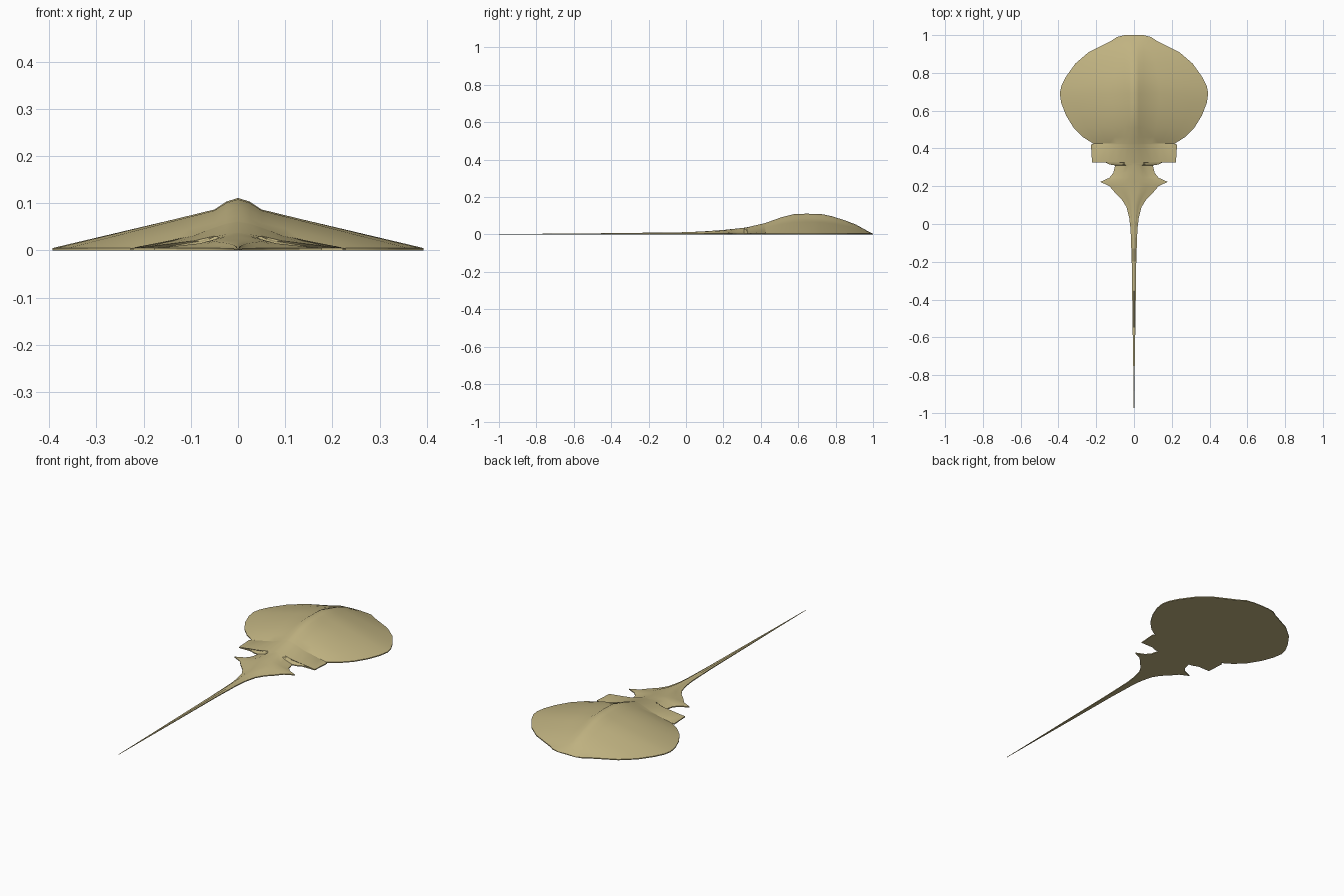
import bpy
import bmesh

cube = bpy.data.objects.get("Cube")
if cube:
    bpy.data.objects.remove(cube, do_unlink=True)

skin = bpy.data.materials.new("sandy_tan")
skin.use_nodes = True
tan = (0.53, 0.45, 0.22, 1)
skin.diffuse_color = tan
skin.node_tree.nodes["Principled BSDF"].inputs["Base Color"].default_value = tan

# Outline of the left half from snout to tail root: (half width, y)
disc = [(.05, 1), (.09, .99), (.12, .97), (.17, .945), (.24, .91), (.31, .85),
        (.36, .78), (.385, .73), (.393, .69), (.385, .64), (.36, .575), (.32, .51), (.27, .46)]
pelvic_fins = [(.215, .425), (.228, .42), (.222, .325), (.17, .335), (.13, .315), (.1, .31)]
rear_lobes = [(.11, .27), (.13, .245), (.178, .223), (.13, .2), (.1, .165)]
tail = [(.065, .13), (.04, .09), (.025, .03), (.018, -.03), (.012, -.2),
        (.008, -.5), (.004, -.75), (.001, -1)]
outline = disc + pelvic_fins + rear_lobes + tail

# Height of the back along the midline: (y, z)
spine = [(1, .004), (.97, .019), (.9, .058), (.8, .093), (.73, .108), (.66, .112),
         (.55, .107), (.5, .088), (.42, .06), (.32, .037), (.2, .024), (.1, .017),
         (0, .012), (-.5, .006), (-1, .002)]


def height(y):
    for (y0, z0), (y1, z1) in zip(spine, spine[1:]):
        if y >= y1:
            return z0 + (z1 - z0) * (y - y0) / (y1 - y0)
    return spine[-1][1]


def half_section(width, y, spine_y):
    """Midline, rounded ridge, shoulder, sloping wing, rim and underside."""
    h = height(spine_y)
    rim = min(.005, h * .6)
    shoulder = min(.05, width * .4)
    top = rim + (h - rim) * .77
    points = [(0, spine_y, h), (shoulder * .5, spine_y, h * .93), (shoulder, spine_y, top)]
    for t in (.25, .5, .75, 1):
        sag = .85 if y < .43 and 0 < t < 1 else 1   # thin fins behind the disc
        points.append((shoulder + (width - shoulder) * t,
                       spine_y + (y - spine_y) * t,
                       (top + (rim - top) * t) * sag))
    return points + [(width, y, 0), (0, spine_y, 0)]


# Body lofted through the sections, mirrored across the midline
bm = bmesh.new()
rows = []
last_y = 2
for width, y in outline:
    last_y = min(y, last_y - .004)                  # keep the midline running backwards
    rows.append([bm.verts.new(p) for p in half_section(width, y, last_y)])
for a, b in zip(rows, rows[1:]):
    for i in range(len(a) - 1):
        bm.faces.new((a[i], b[i], b[i + 1], a[i + 1]))
for row in (rows[0], rows[-1]):
    bm.faces.new(row)
bmesh.ops.recalc_face_normals(bm, faces=bm.faces)
mesh = bpy.data.meshes.new("ray_body")
bm.to_mesh(mesh)
bm.free()

body = bpy.data.objects.new("ray_body", mesh)
bpy.context.collection.objects.link(body)
mesh.materials.append(skin)
mirror = body.modifiers.new("mirror", 'MIRROR')
mirror.use_clip = True
mirror.merge_threshold = .0001

bpy.ops.object.select_all(action='DESELECT')
body.select_set(True)
bpy.context.view_layer.objects.active = body
bpy.ops.object.shade_smooth_by_angle(angle=.4)
